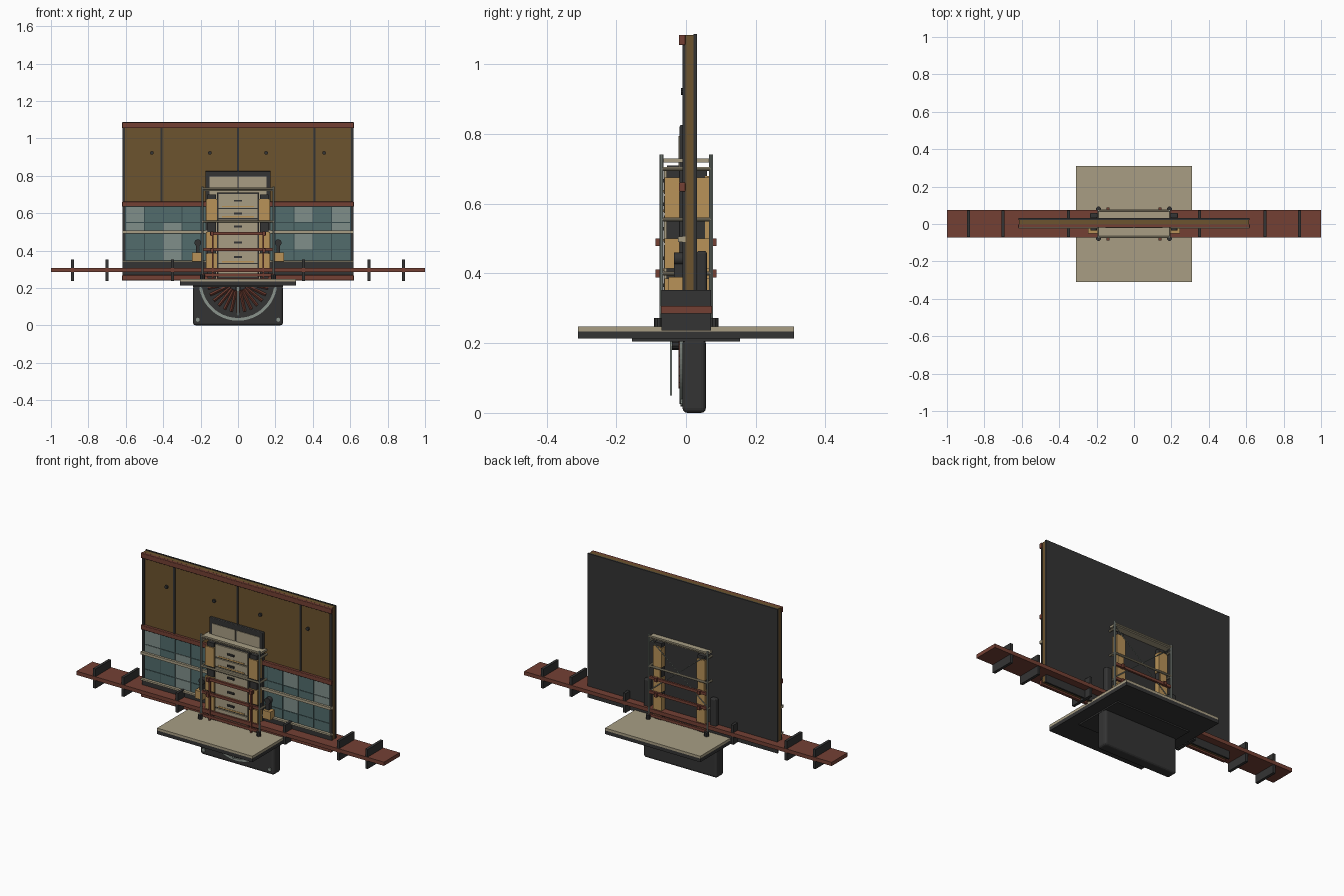
import bpy, bmesh, math
from mathutils import Vector

if "Cube" in bpy.data.objects:
    bpy.data.objects.remove(bpy.data.objects["Cube"], do_unlink=True)


def material(name, rgb):
    lin = [((c / 255 + 0.055) / 1.055) ** 2.4 for c in rgb] + [1]
    m = bpy.data.materials.new(name)
    m.use_nodes = True
    m.diffuse_color = lin
    m.node_tree.nodes["Principled BSDF"].inputs["Base Color"].default_value = lin
    return m


DARK = material("charcoal", (52, 52, 52))
BROWN = material("panel_brown", (108, 83, 46))
RUST = material("rust", (116, 64, 52))
TAN = material("pale_tan", (168, 158, 132))
OCHRE = material("ochre", (184, 146, 88))
TEAL = material("teal", (82, 108, 108))
MIST = material("light_teal", (128, 143, 138))
SLATE = material("deep_teal", (56, 76, 78))
STEEL = material("grey_green_steel", (138, 147, 140))


def finish(name, bm, mat, bevel=0, smooth=False):
    bmesh.ops.recalc_face_normals(bm, faces=bm.faces)
    me = bpy.data.meshes.new(name)
    bm.to_mesh(me)
    bm.free()
    me.materials.append(mat)
    ob = bpy.data.objects.new(name, me)
    bpy.context.collection.objects.link(ob)
    if bevel:
        mod = ob.modifiers.new("bevel", "BEVEL")
        mod.width, mod.segments = bevel, 3
    if smooth:
        bpy.ops.object.select_all(action="DESELECT")
        ob.select_set(True)
        bpy.context.view_layer.objects.active = ob
        bpy.ops.object.shade_smooth_by_angle()
    return ob


def box(name, mat, x, y, z, bevel=0):
    """Box from (min, max) spans on each axis."""
    bm = bmesh.new()
    bmesh.ops.create_cube(bm, size=1)
    for v in bm.verts:
        v.co = [(s[0] + s[1]) / 2 + c * (s[1] - s[0]) for s, c in zip((x, y, z), v.co)]
    return finish(name, bm, mat, bevel)


def rod(name, mat, a, b, r, sides=10):
    """Cylinder between two points."""
    a, b = Vector(a), Vector(b)
    bm = bmesh.new()
    bmesh.ops.create_cone(bm, cap_ends=True, segments=sides, radius1=r, radius2=r, depth=(b - a).length)
    bm.transform((b - a).to_track_quat("Z", "Y").to_matrix().to_4x4())
    bmesh.ops.translate(bm, verts=bm.verts, vec=(a + b) / 2)
    return finish(name, bm, mat, smooth=True)


def mirrored(span, s):
    return tuple(sorted((span[0] * s, span[1] * s)))


SIDES = (-1, 1)

# Wall slab: brown core, charcoal backing
box("wall_core", BROWN, (-.615, .615), (-.004, .022), (.25, 1.085))
box("wall_back", DARK, (-.618, .618), (.022, .032), (.24, 1.087))
box("wall_skirt", DARK, (-.615, .615), (-.01, 0), (.27, .345))
for s in SIDES:
    box("wall_stile", DARK, mirrored((.603, .617), s), (-.01, -.002), (.27, 1.055))
for x in (-.41, 0, .41):
    box("panel_seam", DARK, (x - .005, x + .005), (-.009, -.002), (.66, 1.055))
for x in (-.46, -.15, .15, .46):
    rod("panel_knob", DARK, (x, -.014, .922), (x, 0, .922), .01)
for z, h in ((1.055, .03), (.635, .026), (.24, .028)):
    box("wall_rust_rail", RUST, (-.62, .62), (-.02, -.002), (z, z + h), .003)
for z, h in ((.49, .016), (.338, .01)):
    box("wall_tan_rail", TAN, (-.618, .618), (-.023, -.002), (z, z + h))

# Tiled lower wall with a few pale tiles
box("tile_bed", SLATE, (-.605, .605), (-.007, -.002), (.34, .64))
rows = (.348, .405, .49, .55, .635)
pale = {(0, 2), (0, 3), (2, 0), (2, 1), (2, 2), (9, 1), (9, 3), (11, 2), (11, 3)}
for i in range(12):
    for j in range(4):
        x = -.6 + i * .1
        box("wall_tile", MIST if (i, j) in pale else TEAL, (x + .002, x + .098),
            (-.01, -.005), (rows[j] + .002, rows[j + 1] - .002))

# Long beam with cross fins
box("long_beam", RUST, (-1, 1), (-.072, .075), (.285, .307))
for s in SIDES:
    for x in (.35, .70, .885):
        box("beam_fin", DARK, mirrored((x - .008, x + .008), s), (-.07, .072), (.237, .352))

# Platform
box("platform_top", TAN, (-.31, .31), (-.31, .31), (.234, .248))
box("platform_base", DARK, (-.31, .31), (-.31, .31), (.213, .234))
box("platform_bracket", DARK, (-.24, .24), (-.155, .155), (.205, .214))

# Lower housing with half dial
box("lower_housing", DARK, (-.24, .24), (-.01, .057), (0, .214), .014)
bm = bmesh.new()
N = 40
rings = []
for k in range(N + 1):
    a = math.pi + math.pi * k / N
    rings.append([bm.verts.new((r * math.cos(a), y, .235 + r * math.sin(a)))
                  for r, y in ((.195, -.018), (.21, -.018), (.21, -.008), (.195, -.008))])
for p, q in zip(rings, rings[1:]):
    for i in range(4):
        bm.faces.new((p[i], p[(i + 1) % 4], q[(i + 1) % 4], q[i]))
for end in (rings[0], rings[-1]):
    bm.faces.new(end)
finish("dial_ring", bm, STEEL)
for k in range(1, 14):
    a = math.pi + math.pi * k / 14
    c, s = math.cos(a), math.sin(a)
    if .235 + .17 * s < .2:
        rod("dial_spoke", RUST, (.05 * c, -.014, .235 + .05 * s), (.165 * c, -.014, .235 + .165 * s), .008, 4)
box("dial_needle", STEEL, (-.005, .005), (-.046, -.04), (.05, .21))
rod("dial_hub", DARK, (0, -.04, .197), (0, 0, .197), .016)
for s in SIDES:
    rod("housing_bolt", STEEL, (s * .215, -.016, .03), (s * .215, 0, .03), .011)

# Double doors in a charcoal frame
box("door_frame", DARK, (-.175, .175), (-.018, 0), (.25, .826), .004)
for s in SIDES:
    box("door_leaf", TAN, mirrored((.004, .153), s), (-.021, -.01), (.25, .795))

# Drawer stack
box("drawer_carcass", DARK, (-.112, .112), (-.055, -.01), (.25, .71))
edges = (.255, .33, .40, .485, .57, .625, .705)
for lo, hi in zip(edges, edges[1:]):
    mid = (lo + hi) / 2
    box("drawer_front", TAN, (-.105, .105), (-.063, -.05), (lo + .003, hi - .003))
    box("drawer_label", OCHRE, (-.085, .085), (-.0645, -.06), (lo + .007, lo + .014))
    box("drawer_handle", DARK, (-.022, .022), (-.071, -.06), (mid - .004, mid + .006))

# Storage columns on both faces of the wall
for s in SIDES:
    for span in ((-.056, -.01), (.03, .06)):
        box("column_core", DARK, mirrored((.118, .162), s), span, (.25, .70))
    for span in ((-.062, -.012), (.031, .066)):
        for lo, hi in ((.29, .385), (.415, .50), (.56, .675)):
            box("column_crate", OCHRE, mirrored((.113, .17), s), span, (lo, hi))
    box("back_column_strip", OCHRE, mirrored((.122, .164), s), (.055, .0655), (.27, .68))

# Scaffold around the columns
for s in SIDES:
    for y in (-.07, .072):
        rod("scaffold_post", STEEL, (s * .19, y, .248), (s * .19, y, .742), .006)
        rod("post_foot", DARK, (s * .19, y * 1.12, .248), (s * .19, y * 1.12, .272), .013)
        for z in (.40, .49):
            box("rust_clip", RUST, mirrored((.132, .148), s), mirrored((.068, .087), 1 if y > 0 else -1),
                (z - .011, z + .011))
    for z in (.40, .555, .70):
        rod("scaffold_side_rail", TAN, (s * .19, -.07, z), (s * .19, .072, z), .006)
    box("front_rust_upright", RUST, mirrored((.13, .14), s), (-.076, -.066), (.25, .50))
for y in (-.07, .072):
    for z in (.555, .73):
        rod("scaffold_cross_rail", TAN, (-.19, y, z), (.19, y, z), .006)
    for z, w in ((.27, .19), (.405, .185), (.49, .15 if y < 0 else .185)):
        box("rust_cross_rail", RUST, (-w, w), (y - .006, y + .006), (z - .008, z + .008))
box("scaffold_shelf", TAN, (-.19, .19), (-.07, .072), (.718, .73))
for s in SIDES:
    rod("back_brace", STEEL, (s * .19, .07, .41), (-s * .19, .07, .72), .0025, 6)

# Side pods and rear boxes
for s in SIDES:
    box("side_crate", OCHRE, mirrored((.195, .245), s), (-.05, -.01), (.342, .39))
    box("side_arm", DARK, mirrored((.205, .225), s), (-.035, -.01), (.39, .43))
    rod("side_knob", DARK, (s * .215, -.035, .442), (s * .215, -.008, .442), .018, 16)
    box("rear_box", DARK, mirrored((.195, .235), s), (.03, .06), (.30, .465), .008)
